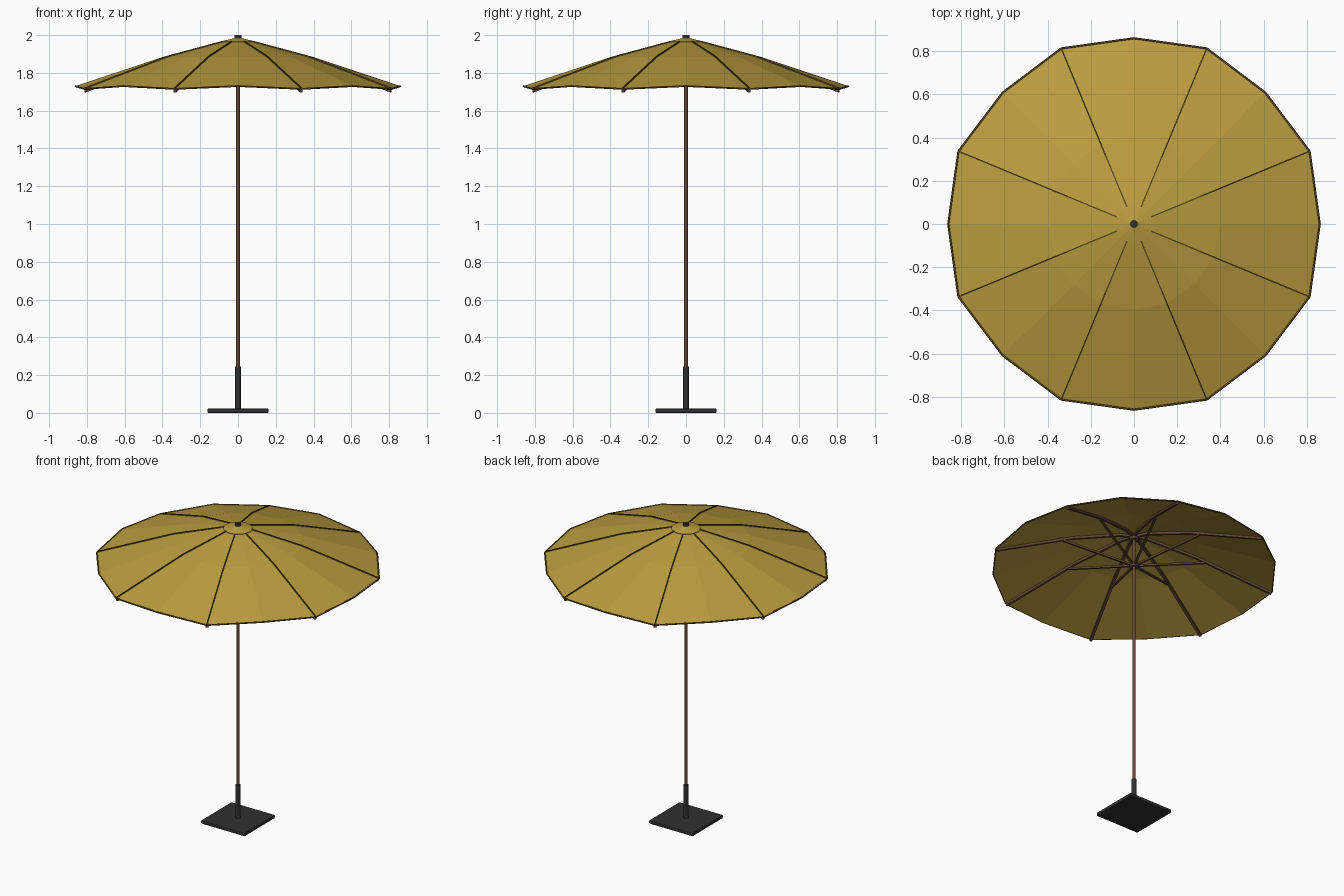
import bpy, bmesh, math
from mathutils import Vector

if "Cube" in bpy.data.objects:
    bpy.data.objects.remove(bpy.data.objects["Cube"])


def mat(name, rgb):
    m = bpy.data.materials.new(name)
    m.diffuse_color = (*rgb, 1)
    m.use_nodes = True
    m.node_tree.nodes["Principled BSDF"].inputs["Base Color"].default_value = m.diffuse_color
    return m


GOLD = mat("gold_fabric", (0.50, 0.34, 0.05))
TRIM = mat("dark_trim", (0.10, 0.065, 0.015))
WOOD = mat("brown_wood", (0.13, 0.06, 0.035))
METAL = mat("dark_metal", (0.03, 0.03, 0.032))


def from_bmesh(name, bm, material):
    bmesh.ops.recalc_face_normals(bm, faces=bm.faces)
    me = bpy.data.meshes.new(name)
    bm.to_mesh(me)
    bm.free()
    ob = bpy.data.objects.new(name, me)
    bpy.context.collection.objects.link(ob)
    me.materials.append(material)
    return ob


def cylinder(name, r, z0, z1, material, sides=16):
    bpy.ops.mesh.primitive_cylinder_add(vertices=sides, radius=r, depth=z1 - z0,
                                        location=(0, 0, (z0 + z1) / 2))
    ob = bpy.context.object
    ob.name = name
    ob.data.materials.append(material)
    bpy.ops.object.shade_smooth_by_angle()
    return ob


def spokes(name, profile, width, height, material):
    """Eight radial bars following an (r, z) profile."""
    bm = bmesh.new()
    for k in range(8):
        a = math.radians(22.5 + 45 * k)
        out = Vector((math.cos(a), math.sin(a), 0))
        side = Vector((-math.sin(a), math.cos(a), 0)) * width / 2
        up = Vector((0, 0, height / 2))
        rings = []
        for r, z in profile:
            c = out * r + Vector((0, 0, z))
            rings.append([bm.verts.new(c + s) for s in
                          (side + up, side - up, -side - up, -side + up)])
        for p, q in zip(rings, rings[1:]):
            for i in range(4):
                j = (i + 1) % 4
                bm.faces.new((p[i], p[j], q[j], q[i]))
        bm.faces.new(rings[0])
        bm.faces.new(rings[-1])
    return from_bmesh(name, bm, material)


def ring_pts(r_mid, z_mid, r_rib, z_rib):
    """16 points alternating panel middle and rib."""
    pts = []
    for i in range(16):
        r, z = ((r_mid, z_mid), (r_rib, z_rib))[i % 2]
        a = math.radians(22.5 * i)
        pts.append(Vector((r * math.cos(a), r * math.sin(a), z)))
    return pts


def cloth(name, rings, apex_z):
    bm = bmesh.new()
    top = bm.verts.new((0, 0, apex_z))
    loops = [[bm.verts.new(p) for p in ring] for ring in rings]
    for i in range(16):
        j = (i + 1) % 16
        bm.faces.new((top, loops[0][i], loops[0][j]))
        for p, q in zip(loops, loops[1:]):
            bm.faces.new((p[i], q[i], q[j], p[j]))
    ob = from_bmesh(name, bm, GOLD)
    mod = ob.modifiers.new("thickness", 'SOLIDIFY')
    mod.thickness = 0.004
    return ob


# canopy fabric and small top cap
rim = ring_pts(0.86, 1.73, 0.88, 1.715)
cloth("canopy", [ring_pts(0.09, 1.963, 0.09, 1.963),
                 ring_pts(0.395, 1.885, 0.40, 1.885), rim], 1.98)
cloth("canopy_cap", [ring_pts(0.09, 1.967, 0.09, 1.967)], 1.988)

# dark hem around the rim
cu = bpy.data.curves.new("canopy_hem", 'CURVE')
cu.dimensions = '3D'
cu.bevel_depth = 0.005
cu.bevel_resolution = 1
sp = cu.splines.new('POLY')
sp.points.add(15)
for pt, p in zip(sp.points, rim):
    pt.co = (*p, 1)
sp.use_cyclic_u = True
hem = bpy.data.objects.new("canopy_hem", cu)
bpy.context.collection.objects.link(hem)
cu.materials.append(TRIM)
bpy.ops.object.select_all(action='DESELECT')
hem.select_set(True)
bpy.context.view_layer.objects.active = hem
bpy.ops.object.convert(target='MESH')

# seams on top, ribs and struts below
spokes("seams", [(0.085, 1.964), (0.40, 1.886), (0.88, 1.716)], 0.006, 0.012, TRIM)
spokes("ribs", [(0.015, 1.95), (0.09, 1.947), (0.40, 1.870), (0.875, 1.705)],
       0.016, 0.016, WOOD)
spokes("struts", [(0.015, 1.75), (0.45, 1.845)], 0.013, 0.013, WOOD)

# pole, hubs and finial
cylinder("pole", 0.0105, 0.02, 1.97, WOOD)
cylinder("upper_hub", 0.028, 1.925, 1.955, WOOD)
cylinder("lower_hub", 0.028, 1.735, 1.765, WOOD)
cylinder("finial", 0.018, 1.975, 2.0, METAL)

# base sleeve and square plate
cylinder("base_sleeve", 0.015, 0.015, 0.245, METAL)
bpy.ops.mesh.primitive_cube_add(size=1, location=(0, 0, 0.0115))
plate = bpy.context.object
plate.name = "base_plate"
plate.scale = (0.325, 0.325, 0.023)
bpy.ops.object.transform_apply(location=False, rotation=False, scale=True)
plate.data.materials.append(METAL)
bev = plate.modifiers.new("soft_edges", 'BEVEL')
bev.width = 0.006
bev.segments = 2
